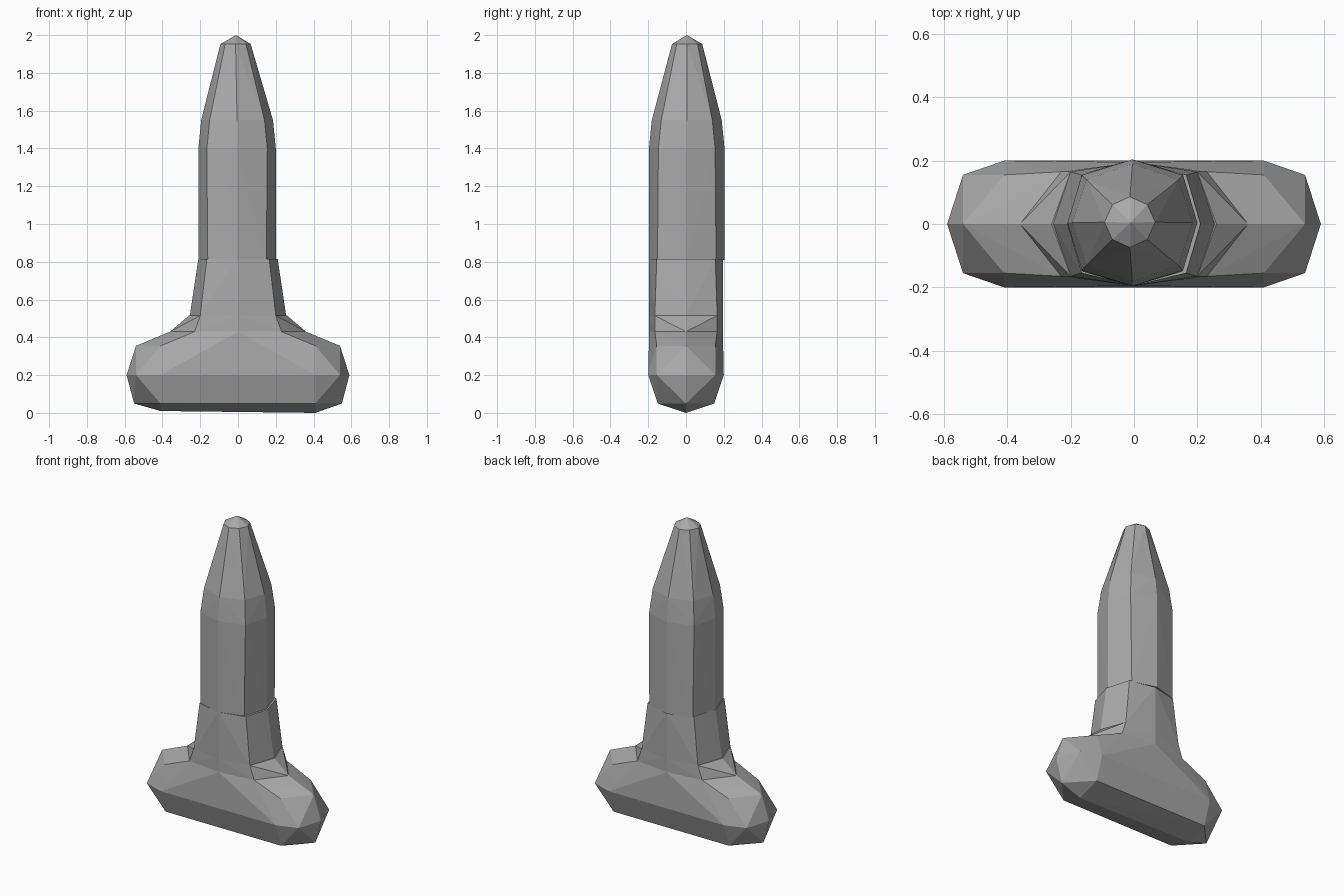
import bpy
import bmesh

cube = bpy.data.objects.get("Cube")
if cube:
    bpy.data.objects.remove(cube, do_unlink=True)

grey = bpy.data.materials.new("plain_grey")
grey.use_nodes = True
COLOUR = (0.4, 0.4, 0.4, 1)
grey.diffuse_color = COLOUR
grey.node_tree.nodes["Principled BSDF"].inputs["Base Color"].default_value = COLOUR


def ring(z, side, diag_x, diag_y, front, cx=0.0, cy=0.0):
    """Eight-sided level: side corners, four diagonal corners, front and back corners."""
    pts = [(s * side, 0) for s in (-1, 1)]
    pts += [(0, s * front) for s in (-1, 1)]
    pts += [(sx * diag_x, sy * diag_y) for sx in (-1, 1) for sy in (-1, 1)]
    return [(x + cx, y + cy, z) for x, y in pts]


def hull(name, points):
    """Faceted convex solid around the given points."""
    bm = bmesh.new()
    for p in points:
        bm.verts.new(p)
    bmesh.ops.remove_doubles(bm, verts=bm.verts, dist=0.001)
    result = bmesh.ops.convex_hull(bm, input=bm.verts)
    loose = [v for v in bm.verts if not v.link_faces]
    bmesh.ops.delete(bm, geom=loose, context='VERTS')
    bmesh.ops.recalc_face_normals(bm, faces=bm.faces)
    mesh = bpy.data.meshes.new(name)
    bm.to_mesh(mesh)
    bm.free()
    mesh.materials.append(grey)
    obj = bpy.data.objects.new(name, mesh)
    bpy.context.collection.objects.link(obj)


# Wide faceted foot: keel, lower rim, widest level, shoulder and top
keel = [(-0.41, 0, 0.01), (0.41, 0, 0)]
waist = [(sx * 0.41, sy * 0.2, 0.2) for sx in (-1, 1) for sy in (-1, 1)]
hull("foot", keel
     + ring(0.05, 0.55, 0.41, 0.15, 0.15)
     + ring(0.2, 0.59, 0.54, 0.155, 0.2) + waist
     + ring(0.355, 0.54, 0.41, 0.155, 0.195)
     + ring(0.43, 0.36, 0.23, 0.165, 0.195))

# Sloped collar between foot and stem
hull("collar", ring(0.43, 0.36, 0.23, 0.165, 0.195)
     + ring(0.515, 0.26, 0.2, 0.165, 0.195))

# Tapered lower stem
hull("lower_stem", ring(0.515, 0.255, 0.2, 0.165, 0.195)
     + ring(0.815, 0.21, 0.165, 0.155, 0.195))

# Upright shaft with a tapered nose and a small pointed cap
SHIFT = (-0.005, 0.004)
hull("shaft", ring(0.81, 0.205, 0.155, 0.155, 0.2, *SHIFT)
     + ring(1.4, 0.205, 0.16, 0.15, 0.2, *SHIFT)
     + ring(1.55, 0.19, 0.145, 0.135, 0.185, *SHIFT)
     + ring(1.953, 0.08, 0.055, 0.055, 0.08, -0.013, 0.006)
     + [(-0.01, 0.005, 2.0)])
